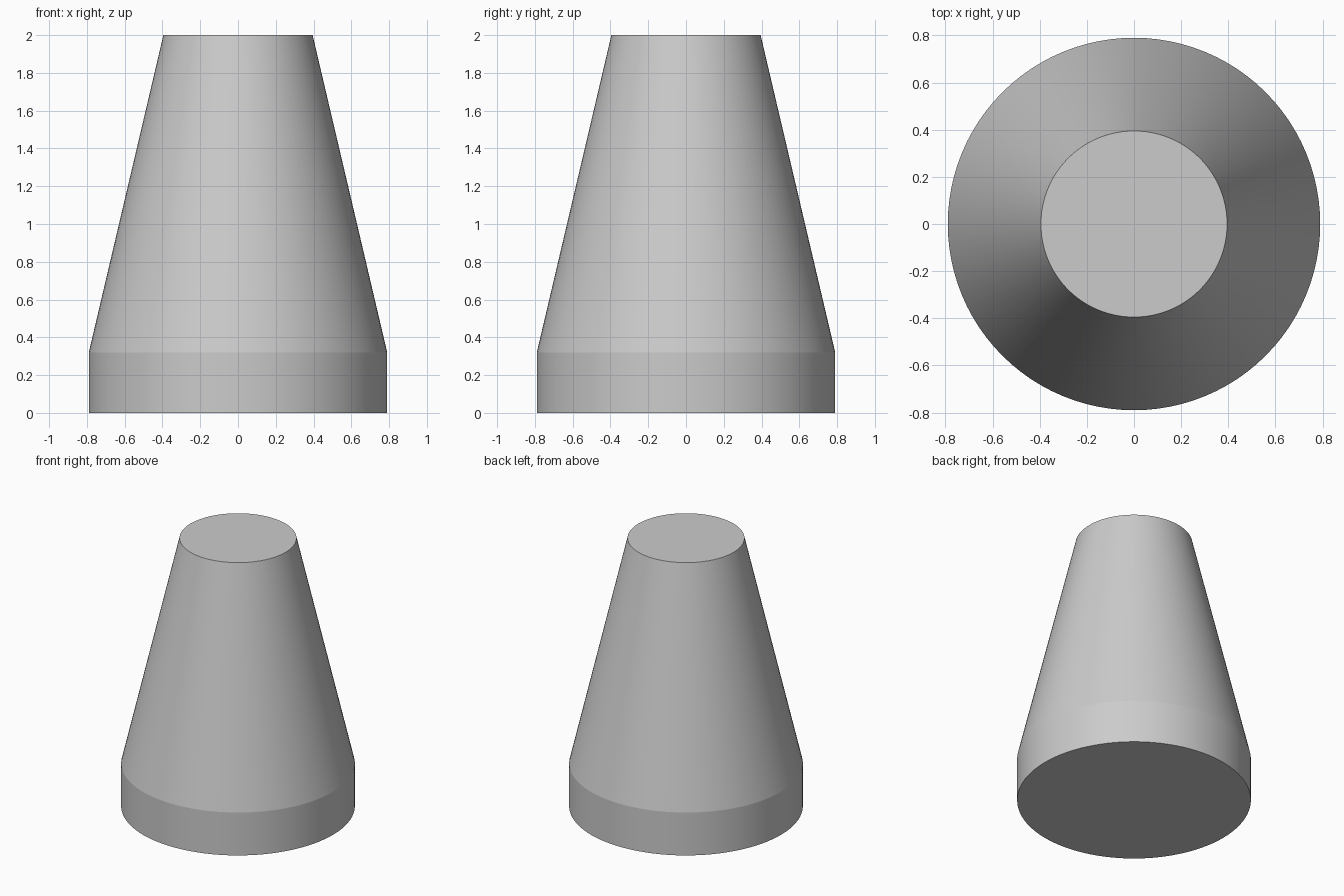
import bpy, bmesh, math

if "Cube" in bpy.data.objects:
    bpy.data.objects.remove(bpy.data.objects["Cube"])

SEGMENTS = 96
# (radius, height) outline from base to top
PROFILE = [(0.79, 0.0), (0.79, 0.32), (0.395, 2.0)]

bm = bmesh.new()
rings = []
for r, z in PROFILE:
    rings.append([bm.verts.new((r * math.cos(2 * math.pi * i / SEGMENTS),
                                r * math.sin(2 * math.pi * i / SEGMENTS), z))
                  for i in range(SEGMENTS)])

# Side walls
for low, high in zip(rings, rings[1:]):
    for i in range(SEGMENTS):
        j = (i + 1) % SEGMENTS
        bm.faces.new((low[i], low[j], high[j], high[i]))

# Flat bottom and top caps
bm.faces.new(rings[0][::-1])
bm.faces.new(rings[-1])

mesh = bpy.data.meshes.new("tapered_body")
bm.to_mesh(mesh)
bm.free()
body = bpy.data.objects.new("tapered_body", mesh)
bpy.context.collection.objects.link(body)

# Smooth round walls, crisp crease where the taper starts
bpy.context.view_layer.objects.active = body
body.select_set(True)
bpy.ops.object.shade_smooth_by_angle(angle=math.radians(8))
